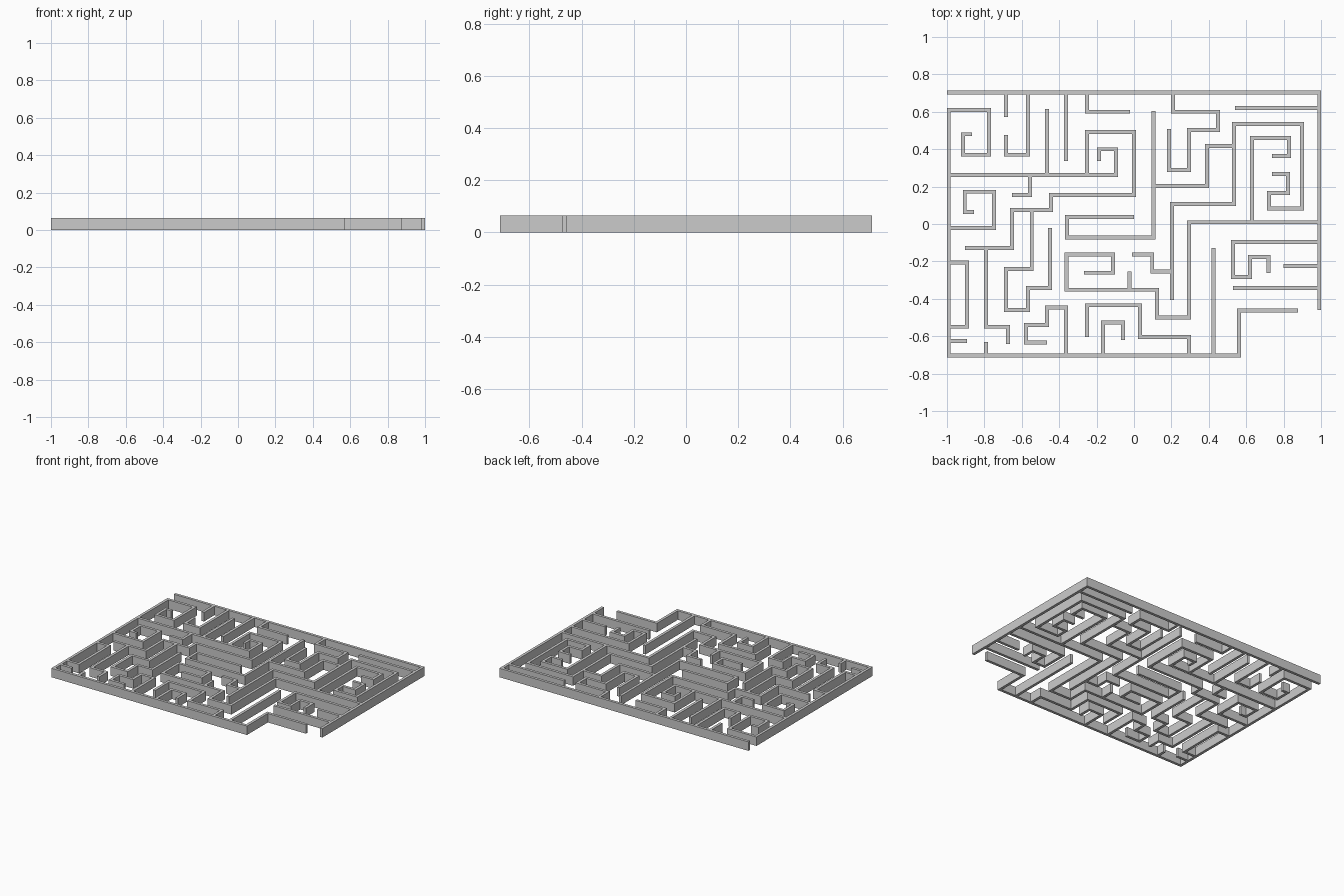
import bpy, bmesh
from mathutils import Vector

HALF, HEIGHT = 0.01, 0.065   # half wall thickness, wall height

# Each wall: first axis of travel, start x, start y, then alternating x / y stops
outer_walls = [
    ("x", -1.0, .703, .99, -.46),
    ("x", -.866, .48, -.914, .37, -.775, .61, -.99, -.703, .561, -.463, .877),
]
upper_left_walls = [
    ("x", -.99, -.022, -.749, .172, -.905, .064, -.855),
    ("x", -.99, .262, -.096, .40, -.187, .337),
    ("y", -.251, .262, .492, 0, .155, -.444, .075, -.652, -.128, -.904),
    ("y", -.556, .262, .155, -.652),
    ("y", -.684, .703, .572),
    ("y", -.684, .476, .37, -.567, .703),
    ("y", -.465, .615, .262),
    ("y", -.364, .703, .337),
    ("y", -.251, .703, .60, -.021),
]
lower_left_walls = [
    ("y", -.546, .075, -.24, -.684, -.46, -.567, -.342, -.449, -.021),
    ("y", -.791, -.128, -.55, -.674, -.642),
    ("x", -.99, -.206, -.893, -.55, -.99),
    ("x", -.99, -.626, -.893),
    ("y", -.791, -.632, -.703),
    ("y", -.364, -.703, -.446, -.465, -.54, -.578, -.634, -.465),
    ("y", -.251, -.604, -.435, .032, -.604, .294, -.703),
    ("y", -.166, -.703, -.526, -.059, -.62),
]
upper_right_walls = [
    ("y", .208, .703, .60, .449, .503, .294, .289, .187, .508),
    ("y", .104, .604, -.072, -.358, .037, 0),
    ("x", .104, .203, .39, .417, .535),
    ("x", .738, .267, .824, .166, .722, .083, .898, .535, .535, .107, .203, -.406),
    ("x", .54, .62, .99),
    ("y", .631, .01, .46, .829, .364, .738),
]
lower_right_walls = [
    ("x", .99, .01, .294, -.50, .123, -.351, -.361, -.163, -.112, -.26, -.267),
    ("x", -.01, -.163, .098, -.254, .203),
    ("y", -.024, -.255, -.351),
    ("y", .425, -.128, -.703),
    ("x", .99, -.096, .529, -.283, .62, -.176, .719, -.262),
    ("x", .80, -.224, .99),
    ("x", .53, -.342, .99),
]


def wall_path(axis, x, y, *stops):
    pts = [Vector((x, y, 0))]
    for s in stops:
        p = pts[-1].copy()
        if axis == "x":
            p.x, axis = s, "y"
        else:
            p.y, axis = s, "x"
        pts.append(p)
    return pts


def add_wall(bm, pts):
    # mitred strip along the path, raised to full height
    side = [Vector((a.y - b.y, b.x - a.x, 0)).normalized() for a, b in zip(pts, pts[1:])]
    offs = [side[0]] + [a + b for a, b in zip(side, side[1:])] + [side[-1]]
    rings = []
    for p, o in zip(pts, offs):
        l, r = p + o * HALF, p - o * HALF
        up = Vector((0, 0, HEIGHT))
        rings.append([bm.verts.new(v) for v in (l, r, r + up, l + up)])
    for a, b in zip(rings, rings[1:]):
        for i in range(4):
            j = (i + 1) % 4
            bm.faces.new((a[i], a[j], b[j], b[i]))
    bm.faces.new(rings[0])
    bm.faces.new(rings[-1][::-1])


def build(name, walls):
    bm = bmesh.new()
    for w in walls:
        add_wall(bm, wall_path(*w))
    bmesh.ops.recalc_face_normals(bm, faces=bm.faces)
    me = bpy.data.meshes.new(name)
    bm.to_mesh(me)
    bm.free()
    bpy.context.collection.objects.link(bpy.data.objects.new(name, me))


build("maze_outer_wall", outer_walls)
build("maze_upper_left", upper_left_walls)
build("maze_lower_left", lower_left_walls)
build("maze_upper_right", upper_right_walls)
build("maze_lower_right", lower_right_walls)
